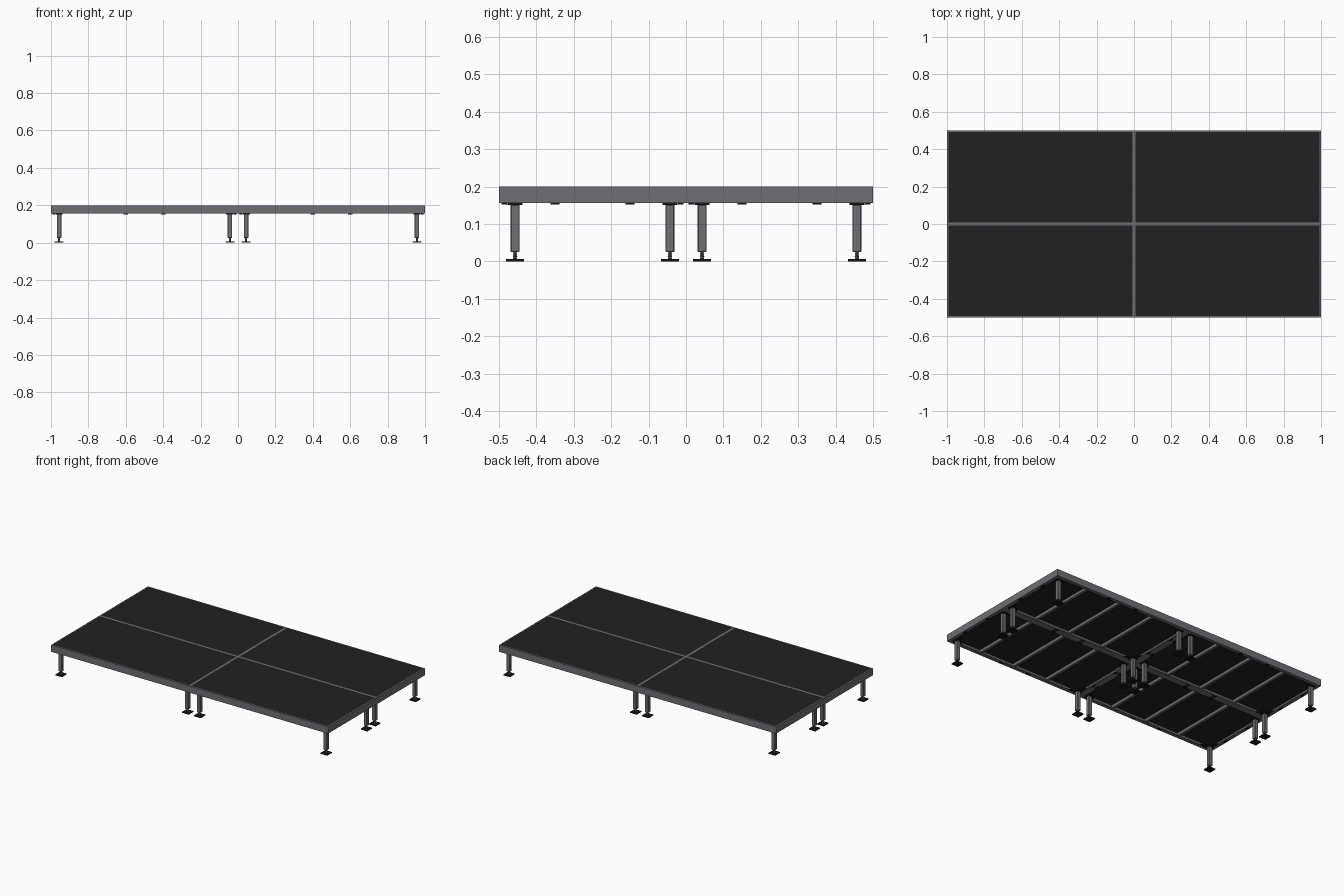
import bpy, bmesh, math
from mathutils import Matrix, Vector

cube = bpy.data.objects.get("Cube")
if cube:
    bpy.data.objects.remove(cube, do_unlink=True)


def material(name, color):
    m = bpy.data.materials.new(name)
    m.use_nodes = True
    m.diffuse_color = (*color, 1)
    m.node_tree.nodes["Principled BSDF"].inputs["Base Color"].default_value = (*color, 1)
    return m


aluminium = material("grey aluminium", (0.155, 0.16, 0.175))
deck_mat = material("dark deck", (0.0155, 0.0155, 0.0155))
black = material("black steel", (0.008, 0.008, 0.008))

W, D, TOP, BOTTOM = 1.0, 0.5, 0.2, 0.156   # one platform module
LIP = 0.008                                # width of the visible rim


def finish(bm, name, mat, loc):
    bmesh.ops.recalc_face_normals(bm, faces=bm.faces)
    mesh = bpy.data.meshes.new(name)
    bm.to_mesh(mesh)
    bm.free()
    mesh.materials.append(mat)
    ob = bpy.data.objects.new(name, mesh)
    ob.location = loc
    bpy.context.collection.objects.link(ob)
    return ob


def add_box(bm, size, center):
    mat = Matrix.Translation(center) @ Matrix.Diagonal((*size, 1))
    bmesh.ops.create_cube(bm, size=1, matrix=mat)


def add_lathe(bm, profile, center, sides=12):
    """Closed solid of revolution from (radius, height) pairs."""
    rings = []
    for r, z in profile:
        rings.append([bm.verts.new(Vector(center) + Vector((
            r * math.cos(math.tau * i / sides), r * math.sin(math.tau * i / sides), z)))
            for i in range(sides)])
    for a, b in zip(rings, rings[1:]):
        for i in range(sides):
            j = (i + 1) % sides
            bm.faces.new((a[i], a[j], b[j], b[i]))
    bm.faces.new(rings[0])
    bm.faces.new(rings[-1])


def add_frame(bm):
    """Mitred rim: outer wall with an inward bottom flange."""
    section = [(0, BOTTOM), (0, TOP), (LIP, TOP), (LIP, BOTTOM + 0.006),
               (0.022, BOTTOM + 0.006), (0.022, BOTTOM)]
    corners = [(-1, -1), (1, -1), (1, 1), (-1, 1)]
    loops = [[bm.verts.new((sx * (W / 2 - inset), sy * (D / 2 - inset), z))
              for inset, z in section] for sx, sy in corners]
    n = len(section)
    for k in range(4):
        a, b = loops[k], loops[(k + 1) % 4]
        for i in range(n):
            j = (i + 1) % n
            bm.faces.new((a[i], b[i], b[j], a[j]))


def add_gusset(bm, sx, sy):
    """Triangular corner plate lying on the flange."""
    x, y, s = sx * (W / 2 - LIP), sy * (D / 2 - LIP), 0.1
    pts = [(x, y), (x - sx * s, y), (x, y - sy * s)]
    low, high = [[bm.verts.new((px, py, z)) for px, py in pts]
                 for z in (BOTTOM + 0.001, BOTTOM + 0.007)]
    bm.faces.new(low)
    bm.faces.new(high)
    for i in range(3):
        j = (i + 1) % 3
        bm.faces.new((low[i], low[j], high[j], high[i]))


def build_module(cx, cy):
    loc = (cx, cy, 0)
    corners = [(sx, sy) for sx in (-1, 1) for sy in (-1, 1)]
    leg_spots = [(sx * (W / 2 - 0.043), sy * (D / 2 - 0.043)) for sx, sy in corners]

    # rim
    bm = bmesh.new()
    add_frame(bm)
    finish(bm, "frame", aluminium, loc)

    # deck panel, nearly flush with the rim
    bm = bmesh.new()
    add_box(bm, (W - 2 * LIP, D - 2 * LIP, 0.016), (0, 0, TOP - 0.009))
    finish(bm, "deck_panel", deck_mat, loc)

    # bars under the deck
    bm = bmesh.new()
    for x in (-0.25, 0, 0.25):
        add_box(bm, (0.016, D - 2 * LIP, 0.018), (x, 0, TOP - 0.026))
    finish(bm, "cross_bars", aluminium, loc)

    # corner plates and leg sockets
    bm = bmesh.new()
    for sx, sy in corners:
        add_gusset(bm, sx, sy)
    for x, y in leg_spots:
        add_box(bm, (0.04, 0.04, 0.006), (x, y, BOTTOM - 0.002))
    finish(bm, "corner_brackets", black, loc)

    # latch plates below the rim
    bm = bmesh.new()
    for s in (-1, 1):
        for o in (-0.1, 0.1):
            add_box(bm, (0.024, 0.014, 0.004), (o, s * (D / 2 - 0.014), BOTTOM - 0.002))
            add_box(bm, (0.014, 0.024, 0.004), (s * (W / 2 - 0.014), o, BOTTOM - 0.002))
    finish(bm, "latch_plates", black, loc)

    # square tube legs
    bm = bmesh.new()
    for x, y in leg_spots:
        add_box(bm, (0.024, 0.024, 0.127), (x, y, 0.0885))
    legs = finish(bm, "legs", aluminium, loc)
    bevel = legs.modifiers.new("soft_edges", "BEVEL")
    bevel.width = 0.002
    bevel.segments = 1

    # threaded levelling screws
    bm = bmesh.new()
    thread = [(0.006 if i % 2 else 0.004, 0.005 + i * 0.0025) for i in range(10)]
    for x, y in leg_spots:
        add_lathe(bm, thread, (x, y, 0))
    finish(bm, "levelling_screws", aluminium, loc)

    # foot plates
    bm = bmesh.new()
    for x, y in leg_spots:
        add_box(bm, (0.048, 0.048, 0.006), (x, y, 0.003))
    finish(bm, "foot_plates", black, loc)


for cx in (-W / 2, W / 2):
    for cy in (-D / 2, D / 2):
        build_module(cx, cy)
